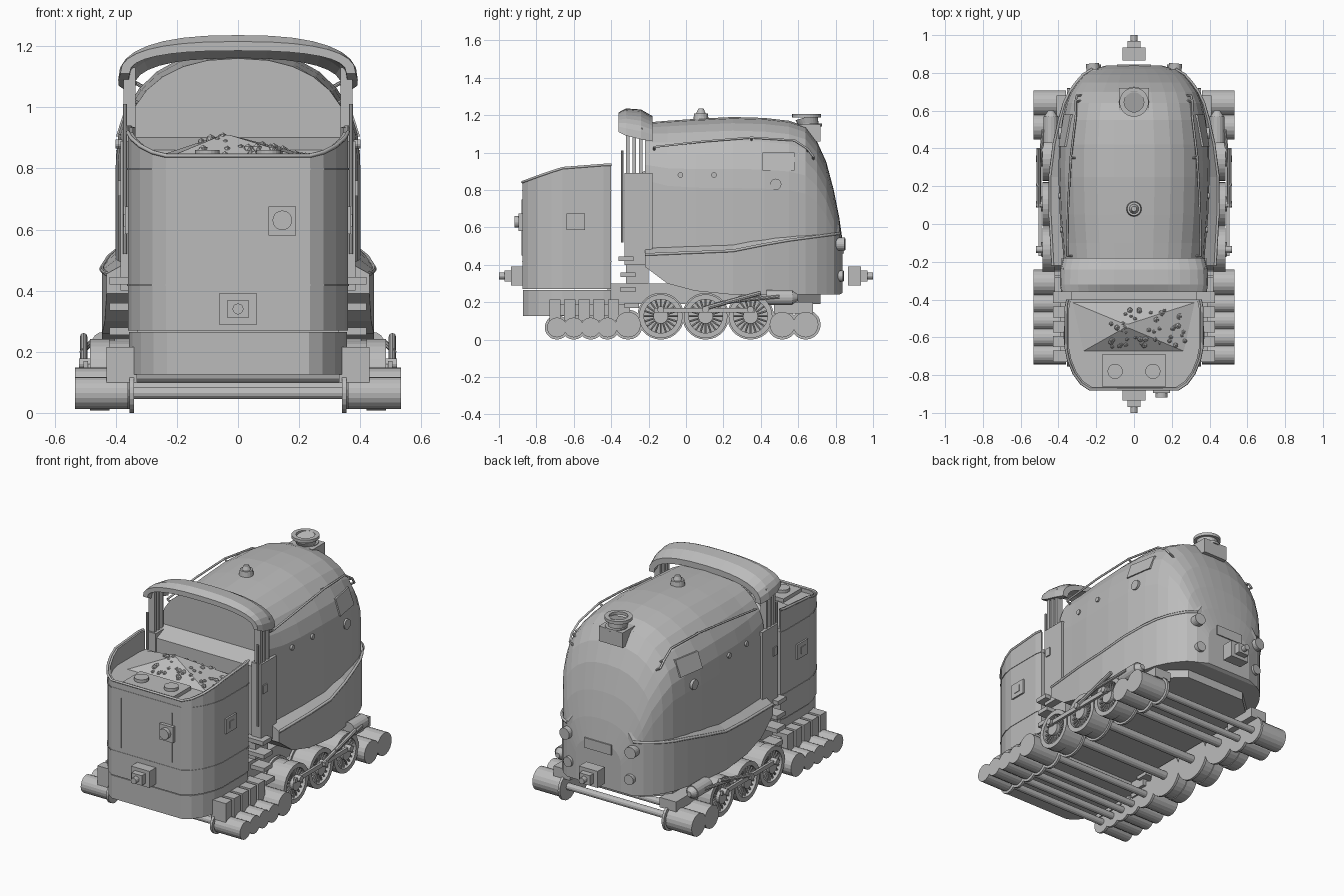
import bpy, bmesh, math, random
from mathutils import Vector

if "Cube" in bpy.data.objects:
    bpy.data.objects.remove(bpy.data.objects["Cube"])

grey = bpy.data.materials.new("plain grey")
grey.use_nodes = True
shade = (0.5, 0.5, 0.5, 1)
grey.diffuse_color = shade
grey.node_tree.nodes["Principled BSDF"].inputs["Base Color"].default_value = shade
SIDES = (("left", 1), ("right", -1))


def finish(name, bm):
    bmesh.ops.recalc_face_normals(bm, faces=bm.faces)
    mesh = bpy.data.meshes.new(name)
    bm.to_mesh(mesh)
    bm.free()
    mesh.materials.append(grey)
    obj = bpy.data.objects.new(name, mesh)
    bpy.context.collection.objects.link(obj)
    return obj


def loft(name, rings, loop=False):
    """Skin closed rings; loop joins the last ring to the first."""
    bm = bmesh.new()
    rows = [[bm.verts.new(p) for p in ring] for ring in rings]
    n = len(rows[0])
    pairs = list(zip(rows, rows[1:])) + ([(rows[-1], rows[0])] if loop else [])
    for a, b in pairs:
        for i in range(n):
            j = (i + 1) % n
            bm.faces.new((a[i], a[j], b[j], b[i]))
    if not loop:
        bm.faces.new(rows[0])
        bm.faces.new(rows[-1])
    return finish(name, bm)


def box(name, x, y, z):
    """Box from (low, high) extents."""
    return loft(name, [[(x[0], y[0], h), (x[1], y[0], h), (x[1], y[1], h), (x[0], y[1], h)] for h in z])


def rod(name, start, end, r, r_end=None, n=20):
    a, b = Vector(start), Vector(end)
    turn = (b - a).to_track_quat('Z', 'Y')
    ring = [turn @ Vector((math.cos(t), math.sin(t), 0)) for t in (i * math.tau / n for i in range(n))]
    return loft(name, [[a + v * r for v in ring], [b + v * (r if r_end is None else r_end) for v in ring]])


def hoop(name, centre, axis, r, r_in, depth, n=28):
    """Flat-sided ring with its outer face at centre + axis * depth."""
    c, ax = Vector(centre), Vector(axis)
    turn = ax.to_track_quat('Z', 'Y')
    rings = []
    for i in range(n):
        t = i * math.tau / n
        v = turn @ Vector((math.cos(t), math.sin(t), 0))
        rings.append([c + v * r, c + v * r + ax * depth, c + v * r_in + ax * depth, c + v * r_in])
    return loft(name, rings, loop=True)


def wire(name, points, r):
    curve = bpy.data.curves.new(name, 'CURVE')
    curve.dimensions = '3D'
    curve.bevel_depth, curve.bevel_resolution = r, 1
    line = curve.splines.new('POLY')
    line.points.add(len(points) - 1)
    for p, co in zip(line.points, points):
        p.co = (*co, 1)
    curve.materials.append(grey)
    bpy.context.collection.objects.link(bpy.data.objects.new(name, curve))


def blend(y, table, k=1):
    """Piecewise linear lookup of column k."""
    for a, b in zip(table, table[1:]):
        if y <= b[0]:
            return a[k] + (b[k] - a[k]) * max(0, (y - a[0]) / (b[0] - a[0]))
    return table[-1][k]


# Streamlined boiler casing: y, half width, roof height, bottom height
STATIONS = [(-.22, .37, 1.16, .39), (-.1, .38, 1.17, .3), (.05, .393, 1.18, .26), (.25, .4, 1.19, .24),
            (.42, .397, 1.185, .24), (.55, .38, 1.17, .24), (.64, .36, 1.14, .24), (.7, .335, 1.06, .24),
            (.75, .3, .95, .24), (.79, .265, .8, .24), (.82, .215, .65, .24), (.838, .15, .52, .25)]


def section(y, w, top, low, steps=14):
    shoulder = low + (top - low) * .6
    ring = [(w, y, low)]
    for i in range(steps + 1):
        t = math.pi * i / steps
        c, s = math.cos(t), max(0, math.sin(t))
        ring.append((math.copysign(abs(c) ** .87, c) * w, y, shoulder + (top - shoulder) * s ** .87))
    return ring + [(-w, y, low)]


loft("boiler_casing", [section(*s) for s in STATIONS])


def skin(y, z):
    """Half width of the casing at a given length and height."""
    w, top, low = (blend(y, STATIONS, k) for k in (1, 2, 3))
    shoulder = low + (top - low) * .6
    rise = max(0, (z - shoulder) / (top - shoulder))
    return w * (1 - min(1, rise) ** 2.3) ** .435


# Flared skirts, running board lips, roof handrails and side fittings
BOARD = [(-.22, .455), (.25, .475), (.5, .525), (.84, .57)]
FLARE = [(-.22, .06), (.25, .045), (.5, .018), (.72, .004)]
RAIL = [(-.17, 1.03), (.1, 1.06), (.35, 1.08), (.58, 1.065), (.65, 1.02), (.68, .98)]
for side, m in SIDES:
    rings, lip = [], []
    for y, w, top, low in STATIONS[:-1]:
        out = w + blend(y, FLARE)
        z = blend(y, BOARD)
        rings.append([(m * out, y, low), (m * out, y, z), (m * (w - .03), y, z + .05), (m * (w - .03), y, low)])
        lip.append((m * out, y, z))
    loft(side + "_skirt", rings)
    wire(side + "_running_board_lip", lip, .008)
    rail = [(m * (skin(y, z) + .032), y, z) for y, z in RAIL]
    wire(side + "_roof_handrail", rail, .006)
    for x, y, z in rail[::2] + rail[-1:]:
        rod(side + "_handrail_bracket", (x - m * .05, y, z - .03), (x, y, z), .006, n=8)
    plate = []
    for y in (.41, .58):
        low, high = skin(y, .905), skin(y, 1)
        plate.append([(m * (low - .02), y, .905), (m * (low + .01), y, .905),
                      (m * (high + .01), y, 1), (m * (high - .02), y, 1)])
    loft(side + "_name_plate", plate)
    for y in (.15, -.03):
        rod(side + "_washout_plug", (m * .35, y, .88), (m * (skin(y, .88) + .008), y, .88), .015, n=12)
    rod(side + "_port", (m * .35, .48, .83), (m * (skin(.48, .83) + .01), .48, .83), .03)
    # Lamps on the nose
    rod(side + "_upper_lamp", (m * .215, .79, .51), (m * .22, .85, .51), .035)
    rod(side + "_lower_lamp", (m * .2, .79, .34), (m * .205, .842, .34), .03)

box("nose_plate", (-.09, .09), (.8, .845), (.46, .52))
box("nose_handle", (-.06, .06), (.77, .805), (.67, .685))
loft("underframe", [[(-.33, -.42, z), (.33, -.42, z), (.33, .6, z), (.2, .72, z), (-.2, .72, z), (-.33, .6, z)]
                    for z in (.19, .3)])

# Chimney and dome
box("chimney_base", (-.08, .08), (.6, .72), (1.06, 1.15))
rod("chimney", (0, .67, 1.1), (0, .645, 1.19), .042, .062, 24)
hoop("chimney_rim", (0, .645, 1.187), (0, 0, 1), .077, .052, .018)
hoop("chimney_collar", (0, .665, 1.14), (0, 0, 1), .062, .04, .015)
rod("dome", (0, .08, 1.17), (0, .08, 1.21), .042, .036, 16)
rod("dome_cap", (0, .08, 1.21), (0, .08, 1.235), .025, .014, 16)


# Open cab
def arch(y, w, base, top, thick, steps=16):
    ring = []
    for edge in (0, thick):
        half = []
        for i in range(steps + 1):
            t = math.pi * i / steps
            c, s = math.cos(t), max(0, math.sin(t))
            half.append((math.copysign(abs(c) ** .8, c) * (w - edge), y, base + (top - base - edge) * s ** .8))
        ring += half if not edge else half[::-1]
    return ring


loft("cab_roof", [arch(-.36, .385, 1.11, 1.215, .03), arch(-.32, .392, 1.09, 1.236, .035),
                  arch(-.24, .39, 1.07, 1.23, .035), arch(-.18, .375, 1.06, 1.195, .035)])
loft("cab_bulkhead", [[(x, -.32, .3), (x, -.32, .86), (x, -.2, .91), (x, -.2, .3)] for x in (-.34, .34)])
for side, m in SIDES:
    box(side + "_cab_wall", sorted((m * .32, m * .385)), (-.33, -.18), (.4, .89))
    box(side + "_cab_hatch", sorted((m * .38, m * .392)), (-.315, -.28), (.71, .76))
    for y in (-.32, -.285, -.25):
        box(side + "_cab_post", sorted((m * .335, m * .375)), (y, y + .018), (.88, 1.13))
    rod(side + "_cab_grab_rail", (m * .37, -.34, .52), (m * .37, -.34, 1.01), .007, n=8)
    for y, z in ((-.36, .42), (-.35, .335), (-.35, .255), (-.33, .17)):
        box(side + "_cab_step", sorted((m * .3, m * .42)), (y, y + .08), (z, z + .025))

# Tender body, rim and chassis
HALF = [(.352, -.4), (.36, -.44), (.36, -.66), (.348, -.72), (.32, -.79), (.28, -.845), (.235, -.875)]
PLAN = HALF + [(-x, y) for x, y in reversed(HALF)]


def outline(z, grow=1.0):
    return [(x * grow, -.6 + (y + .6) * grow, z) for x, y in PLAN]


def rim_height(y):
    return blend(y, [(-.88, .84), (-.76, .885), (-.62, .93), (-.4, .935)])


loft("tender_body", [outline(.27), outline(.82)])
rim = [[(x, y, .8), (x, y, rim_height(y)), (x * .955, -.6 + (y + .6) * .955, rim_height(y)),
        (x * .955, -.6 + (y + .6) * .955, .8)] for x, y in PLAN]
loft("tender_rim", rim)
wire("tender_rim_bead", [(x, y, rim_height(y)) for x, y in PLAN], .007)
for z in (.415, .795):
    loft("tender_band", [outline(z, 1.008), outline(z + .006, 1.008)])
loft("tender_chassis", [outline(.125, .99), outline(.265, .99)])
for x in (-.17, .17):
    box("tender_seam", (x - .003, x + .003), (-.879, -.87), (.45, .75))
box("tender_round_plate", (.1, .19), (-.895, -.87), (.58, .675))
rod("tender_round_cover", (.145, -.89, .63), (.145, -.918, .63), .032)
box("filler_deck", (-.17, .17), (-.86, -.69), (.81, .842))
for side, m in SIDES:
    rod(side + "_filler_cap", (m * .1, -.78, .83), (m * .1, -.78, .86), .04)
    box(side + "_tender_plate", sorted((m * .35, m * .37)), (-.64, -.54), (.585, .675))
    box(side + "_tender_plate_boss", sorted((m * .36, m * .374)), (-.61, -.57), (.61, .65))

# Coal heap with loose lumps
loft("coal_heap", [[(-.34, -.41, .815), (.34, -.41, .815), (.28, -.68, .815), (-.28, -.68, .815)],
                   [(-.05, -.53, .91), (-.03, -.53, .91), (-.03, -.55, .91), (-.05, -.55, .91)]])
random.seed(4)
bm = bmesh.new()
for i in range(45):
    x, y = random.uniform(-.14, .27), random.uniform(-.66, -.45)
    z = .91 - .095 * max(abs(x + .04) / .34, abs(y + .54) / .14)
    lump = bmesh.ops.create_icosphere(bm, subdivisions=1, radius=random.uniform(.01, .018))
    bmesh.ops.translate(bm, verts=lump["verts"], vec=(x, y, z))
finish("coal_lumps", bm)

# Couplers at both ends
for end, m in (("front", -1), ("rear", 1)):
    box(end + "_coupler", (-.062, .062), sorted((m * .865, m * .935)), (.29, .39))
    box(end + "_coupler_neck", (-.035, .035), sorted((m * .93, m * .97)), (.31, .37))
    rod(end + "_coupler_pin", (0, m * .96, .34), (0, m, .34), .018, n=12)

# Small wheels: roller ends, flanges and axles
SMALL = [(-.69, .06), (-.6, .06), (-.51, .06), (-.42, .06), (-.31, .075), (.515, .075), (.64, .075)]
DRIVERS = (-.135, .105, .345)
for y, r in SMALL:
    rod("axle", (-.35, y, r + .005), (.35, y, r + .005), .02, n=12)
    for side, m in SIDES:
        rod(side + "_roller_wheel", (m * .36, y, r + .005), (m * .533, y, r + .005), r - .007)
        rod(side + "_wheel_flange", (m * .34, y, r + .005), (m * .355, y, r + .005), r + .005)

# Spoked driving wheels
for y in DRIVERS:
    rod("driving_axle", (-.35, y, .125), (.35, y, .125), .025, n=12)
    for side, m in SIDES:
        rod(side + "_driver_flange", (m * .34, y, .125), (m * .355, y, .125), .125, n=28)
        rod(side + "_driver_back", (m * .355, y, .125), (m * .43, y, .125), .112, n=28)
        hoop(side + "_driver_tyre", (m * .42, y, .125), (m, 0, 0), .117, .09, .065)
        rod(side + "_driver_hub", (m * .42, y, .125), (m * .49, y, .125), .04)
        for k in range(20):
            t = k * math.tau / 20
            tip = (m * .465, y + .095 * math.cos(t), .125 + .095 * math.sin(t))
            rod(side + "_spoke", (m * .465, y, .125), tip, .006, n=6)

# Rods, cylinders and spring boxes
for side, m in SIDES:
    box(side + "_coupling_rod", sorted((m * .49, m * .505)), (-.17, .37), (.145, .17))
    rod(side + "_main_rod", (m * .505, .09, .165), (m * .505, .4, .25), .012, n=8)
    rod(side + "_valve_rod", (m * .51, .2, .2), (m * .48, .5, .23), .009, n=8)
    for y in DRIVERS:
        rod(side + "_crank_pin", (m * .48, y, .16), (m * .52, y, .16), .018, n=12)
    rod(side + "_steam_cylinder", (m * .44, .43, .225), (m * .44, .57, .225), .04, n=16)
    rod(side + "_cylinder_cap", (m * .44, .57, .225), (m * .44, .6, .225), .035, .015, 16)
    box(side + "_bogie_frame", sorted((m * .3, m * .41)), (.47, .68), (.14, .2))
    for k in range(5):
        y = -.73 + k * .078
        box(side + "_spring_box", sorted((m * .33, m * .43)), (y, y + .06), (.1, .215))
    box(side + "_spring_beam", sorted((m * .32, m * .39)), (-.73, -.3), (.13, .19))
